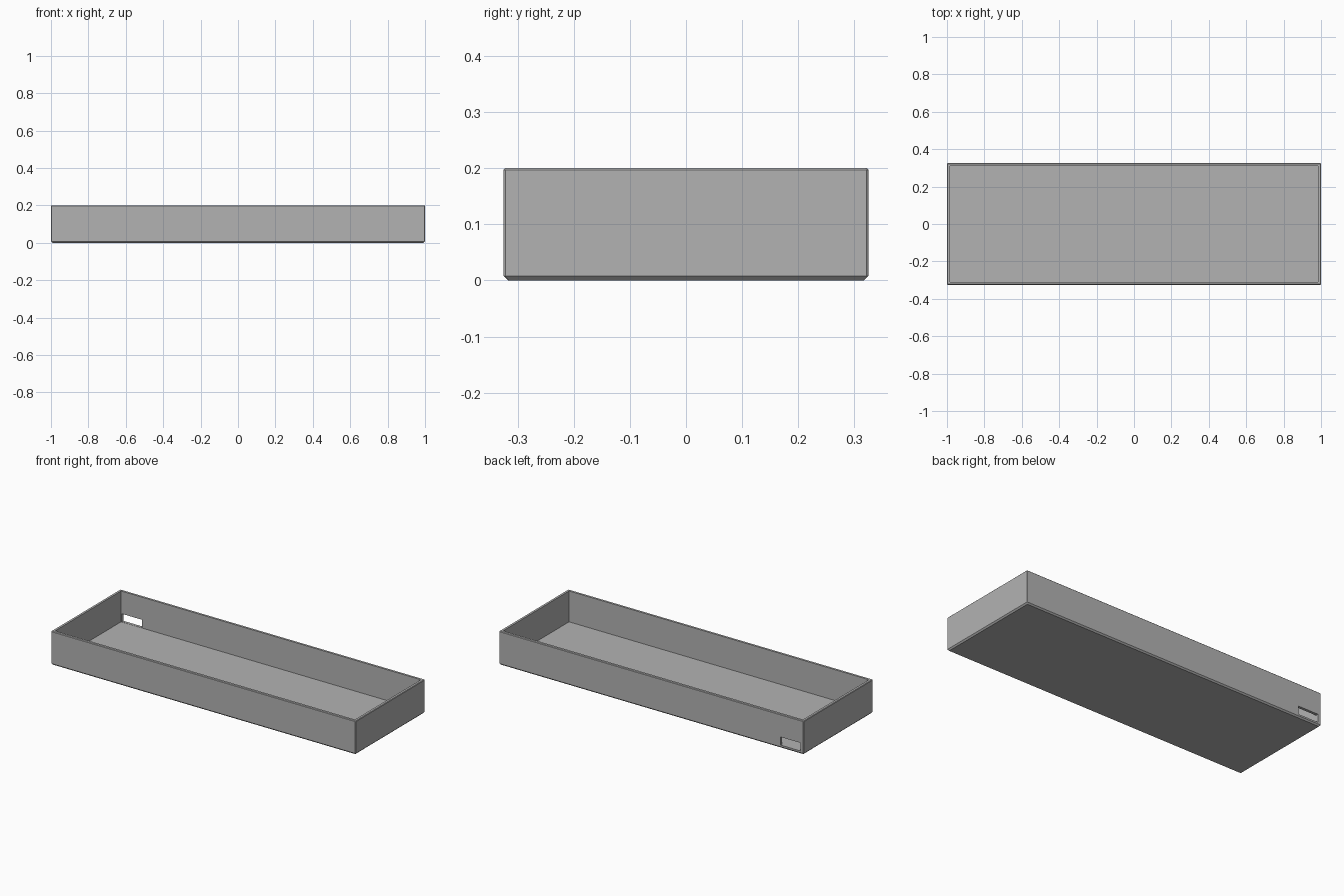
import bpy, bmesh

if "Cube" in bpy.data.objects:
    bpy.data.objects.remove(bpy.data.objects["Cube"])

L, W, H = 2.0, 0.65, 0.2      # outer size
T, FLOOR, CH = 0.016, 0.017, 0.008  # wall, floor, bottom chamfer
E = 0.003                     # small edge break

grey = bpy.data.materials.new("plain_grey")
grey.diffuse_color = (0.45, 0.45, 0.45, 1)
grey.use_nodes = True
grey.node_tree.nodes["Principled BSDF"].inputs["Base Color"].default_value = grey.diffuse_color


def ring(bm, inset, z, corner):
    """Rectangle loop with clipped corners."""
    x, y, c = L / 2 - inset, W / 2 - inset, corner
    pts = [(x, -y + c), (x, y - c), (x - c, y), (-x + c, y),
           (-x, y - c), (-x, -y + c), (-x + c, -y), (x - c, -y)]
    return [bm.verts.new((px, py, z)) for px, py in pts]


# open tray: rings run from the underside, up the outside, down the inside
bm = bmesh.new()
loops = [ring(bm, i, z, c) for i, z, c in (
    (CH, 0, E), (0, CH, E), (0, H - E, E), (E, H, E),
    (T, H, 0.001), (T, FLOOR, 0.001))]
for a, b in zip(loops, loops[1:]):
    for i in range(8):
        j = (i + 1) % 8
        bm.faces.new((a[i], a[j], b[j], b[i]))
bm.faces.new(loops[0][::-1])
bm.faces.new(loops[-1])
bmesh.ops.recalc_face_normals(bm, faces=bm.faces)
mesh = bpy.data.meshes.new("tray")
bm.to_mesh(mesh)
bm.free()
mesh.materials.append(grey)
tray = bpy.data.objects.new("tray", mesh)
bpy.context.collection.objects.link(tray)

# cable slot through the back wall, near the left end
bpy.ops.mesh.primitive_cube_add(size=1, location=(-0.914, W / 2, 0.042))
cutter = bpy.context.object
cutter.name = "slot_cutter"
cutter.scale = (0.132, 0.06, 0.048)
cutter.data.materials.append(grey)
cutter.hide_render = True
cutter.hide_set(True)
cut = tray.modifiers.new("slot", 'BOOLEAN')
cut.operation = 'DIFFERENCE'
cut.solver = 'EXACT'
cut.object = cutter
